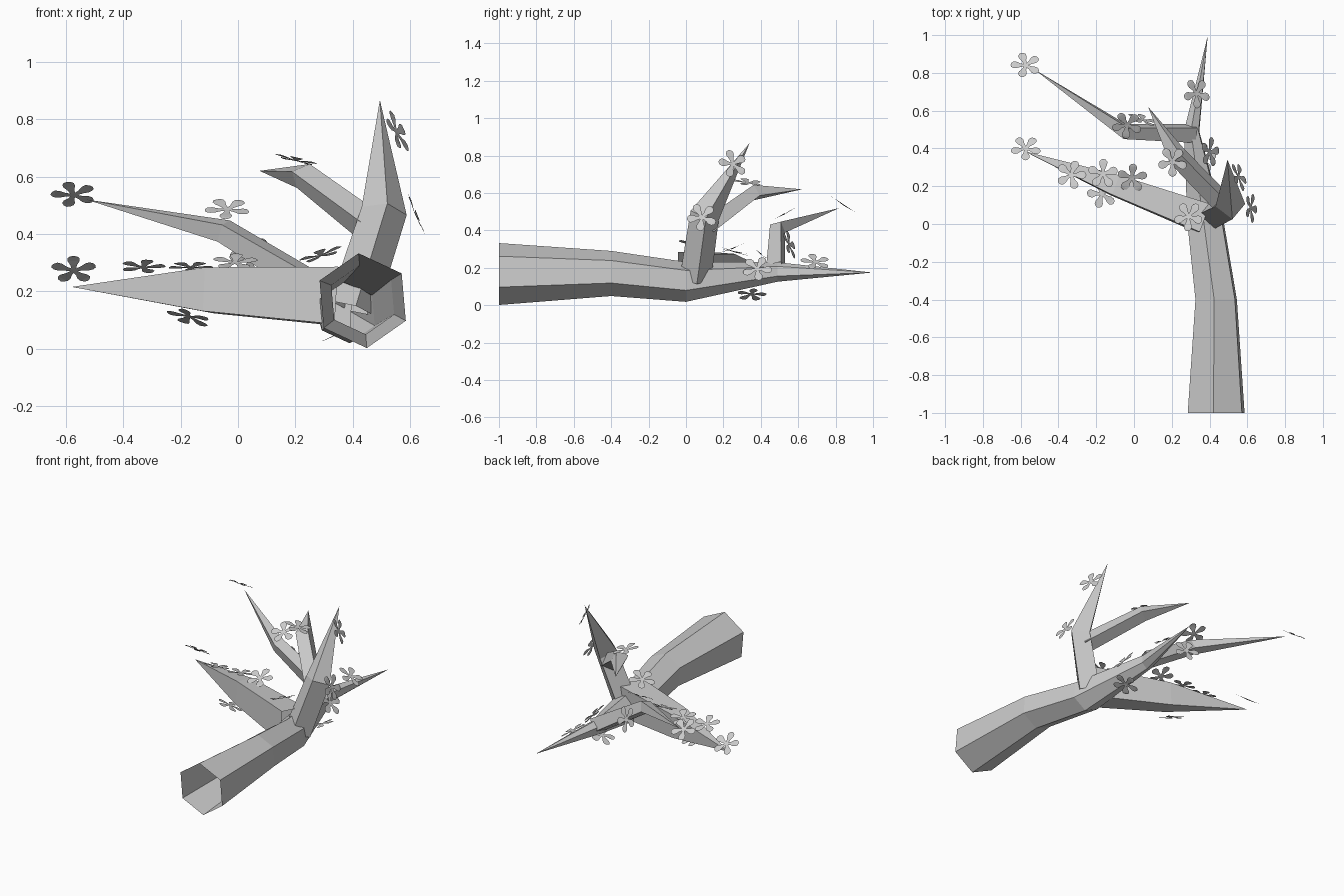
import bpy, math
from mathutils import Vector, Matrix

if "Cube" in bpy.data.objects:
    bpy.data.objects.remove(bpy.data.objects["Cube"])


def add_mesh(name, verts, faces):
    me = bpy.data.meshes.new(name)
    me.from_pydata(verts, [], faces)
    me.update()
    ob = bpy.data.objects.new(name, me)
    bpy.context.collection.objects.link(ob)
    return ob


def limb(name, path, radii, sides, twist, ref, lock=None):
    """Faceted tube, open at the base, ending in a point.
    radii: (along ref, across) per ring; lock fixes the ring normal."""
    p = [Vector(c) for c in path]
    verts, faces = [], []
    for i, (ru, rv) in enumerate(radii):
        t = (p[i + 1] - p[i]).normalized()
        if i > 0:
            t += (p[i] - p[i - 1]).normalized()
        t = Vector(lock) if lock else t.normalized()
        u = Vector(ref)
        u = (u - t * u.dot(t)).normalized()
        v = t.cross(u)
        for k in range(sides):
            a = math.radians(twist) + math.tau * k / sides
            verts.append(p[i] + u * ru * math.cos(a) + v * rv * math.sin(a))
    tip = len(verts)
    verts.append(p[-1])
    for i in range(len(radii)):
        for k in range(sides):
            a, b = i * sides + k, i * sides + (k + 1) % sides
            if i < len(radii) - 1:
                faces.append((a, b, b + sides, a + sides))
            else:
                faces.append((a, b, tip))
    return add_mesh(name, verts, faces)


# Main bough, six sided
limb("main_bough",
     [(.435, -1, .167), (.435, -.4, .17), (.38, 0, .125), (.305, .49, .178), (.39, .995, .175)],
     [(.166, .166), (.121, .121), (.107, .107), (.052, .045)],
     6, -5, (0, 0, 1), lock=(0, 1, 0))

# Side limbs, four sided
limb("left_limb",
     [(.37, .03, .18), (-.1, .205, .203), (-.58, .385, .215)],
     [(.142, .112), (.108, .078)], 4, 48, (0, 0, 1))
limb("upright_limb",
     [(.40, .05, .14), (.51, .1, .48), (.495, .34, .867)],
     [(.085, .085), (.08, .08)], 4, 8, (1, 0, 0))
limb("upright_side_limb",
     [(.48, .10, .41), (.228, .36, .602), (.075, .62, .62)],
     [(.06, .06), (.046, .056)], 4, 20, (0, 0, 1))
limb("rear_limb",
     [(.31, .48, .19), (-.05, .49, .41), (-.53, .82, .52)],
     [(.058, .058), (.046, .046)], 4, 30, (0, 0, 1))

# Blossoms: (centre), (facing direction)
blossoms = [
    ((-.573, .84, .535), (0, .56, .83)),
    ((-.573, .40, .272), (0, .6, .8)),
    ((-.333, .26, .283), (0, .3, .95)),
    ((-.165, .265, .283), (0, .2, .97)),
    ((-.17, .16, .112), (-.25, -.3, -.9)),
    ((-.01, .245, .30), (0, -.35, .93)),
    ((.29, .04, .325), (-.3, .2, .93)),
    ((-.037, .525, .485), (0, -.45, .88)),
    ((.045, .55, .325), (.3, .9, .3)),
    ((.203, .33, .655), (.22, .1, .95)),
    ((.553, .25, .755), (.85, .3, .38)),
    ((.617, .085, .47), (.92, .03, .38)),
    ((.40, .38, .195), (.8, 0, .6)),
    ((.36, .35, .06), (.4, 0, -.9)),
    ((.33, .692, .23), (.5, .1, .85)),
]
# Half outline of one petal: distance from centre, half width, lift
petal = [(.0, .006, 0), (.03, .012, .002), (.05, .021, .004), (.066, .021, .005), (.077, .012, .004)]


def blossom(index, centre, facing):
    verts, faces = [], []
    rot = Vector(facing).to_track_quat('Z', 'Y').to_matrix().to_4x4()
    for k in range(5):
        m = Matrix.Translation(centre) @ rot @ Matrix.Rotation(math.tau * k / 5 + .3 * index, 4, 'Z')
        base = len(verts)
        for r, w, h in petal:
            verts += [m @ Vector((r, -w, h)), m @ Vector((r, w, h))]
        verts.append(m @ Vector((.081, 0, .003)))
        for j in range(len(petal) - 1):
            a = base + 2 * j
            faces.append((a, a + 2, a + 3, a + 1))
        e = base + 2 * len(petal) - 2
        faces.append((e, e + 2, e + 1))
    add_mesh(f"blossom_{index + 1}", verts, faces)


for i, (c, n) in enumerate(blossoms):
    blossom(i, c, n)
